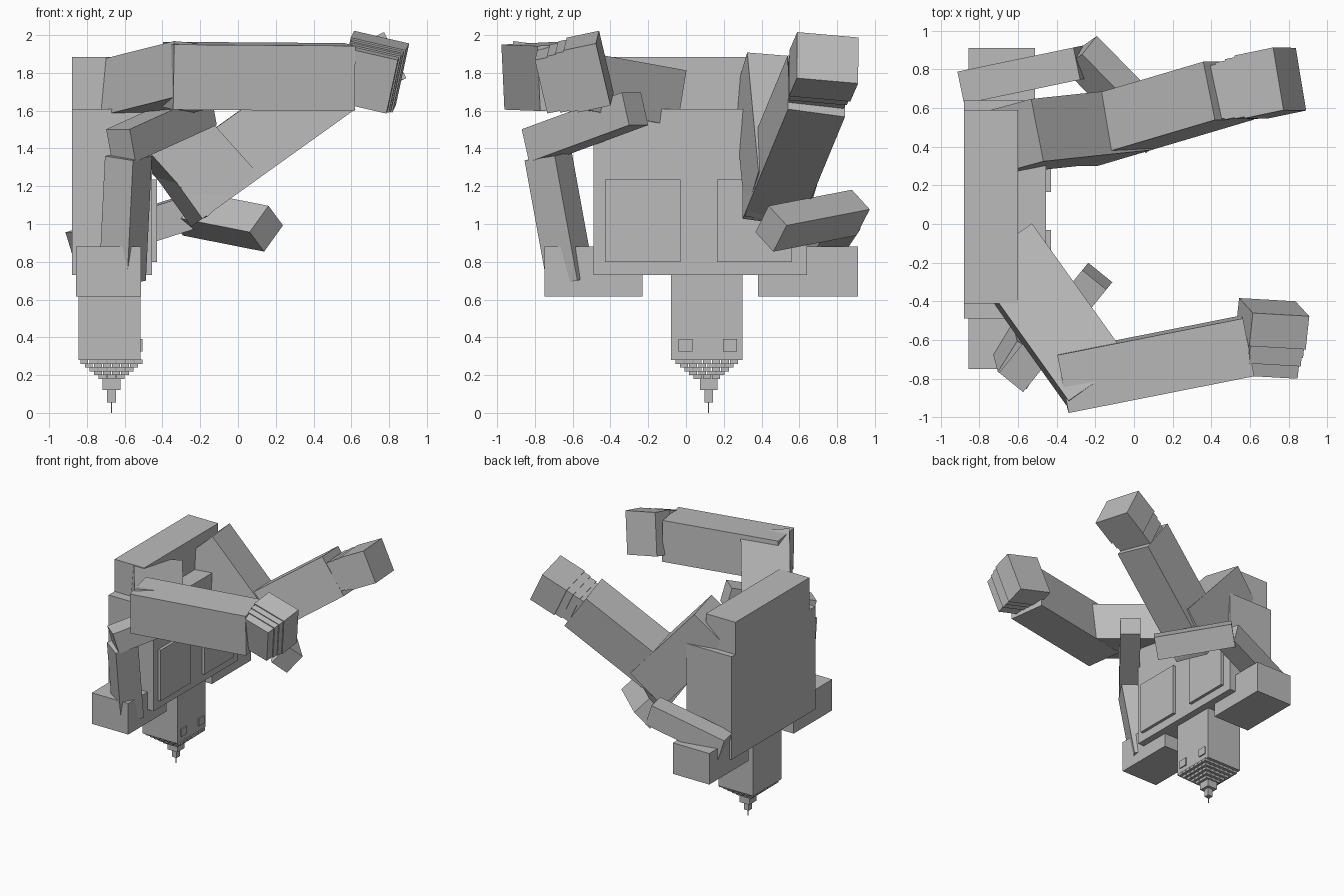
import bpy, bmesh
from mathutils import Vector, Matrix

if "Cube" in bpy.data.objects:
    bpy.data.objects.remove(bpy.data.objects["Cube"], do_unlink=True)

# One plain grey for the whole figure
grey = bpy.data.materials.new("plain grey")
grey.use_nodes = True
colour = (0.5, 0.5, 0.5, 1)
grey.diffuse_color = colour
grey.node_tree.nodes["Principled BSDF"].inputs["Base Color"].default_value = colour


def make(name, matrices):
    """One object made of unit cubes placed by the given matrices."""
    bm = bmesh.new()
    for m in matrices:
        bmesh.ops.create_cube(bm, size=1, matrix=m)
    mesh = bpy.data.meshes.new(name)
    bm.to_mesh(mesh)
    bm.free()
    mesh.materials.append(grey)
    ob = bpy.data.objects.new(name, mesh)
    bpy.context.collection.objects.link(ob)
    return ob


def block(x, y, z):
    """Matrix of an upright box from its (low, high) spans."""
    spans = (x, y, z)
    centre = Vector([(lo + hi) / 2 for lo, hi in spans])
    size = [hi - lo for lo, hi in spans]
    return Matrix.Translation(centre) @ Matrix.Diagonal((*size, 1))


def bar(a, b, up, width, height):
    """Matrix of a slanted box running from a to b."""
    a, b, up = Vector(a), Vector(b), Vector(up)
    along = (b - a).normalized()
    side = along.cross(up).normalized()
    up = side.cross(along)
    turn = Matrix((side, up, along)).transposed().to_4x4()
    size = Matrix.Diagonal((width, height, (b - a).length, 1))
    return Matrix.Translation((a + b) / 2) @ turn @ size


def foot(name, a, b, up, width, height):
    """Thin ankle slabs that widen step by step into the toe block."""
    a, b = Vector(a), Vector(b)
    steps = [(0, 0.2, 0.86), (0.2, 0.34, 0.91), (0.34, 0.48, 0.95), (0.48, 1, 1)]
    make(name, [bar(a.lerp(b, s), a.lerp(b, e), up, width * k, height * k)
                for s, e, k in steps])


# Torso, hips and chest plates
make("torso", [block((-0.88, -0.455), (-0.49, 0.64), (0.73, 1.61))])
make("hips", [block((-0.88, -0.6), (-0.41, 0.59), (1.6, 1.885))])
for side, lo, hi in (("right", -0.43, -0.03), ("left", 0.165, 0.56)):
    make(side + "_chest_plate", [block((-0.46, -0.43), (lo, hi), (0.8, 1.235))])

# Shoulders
for side, lo, hi in (("right", -0.75, -0.23), ("left", 0.38, 0.91)):
    make(side + "_shoulder", [block((-0.857, -0.513), (lo, hi), (0.615, 0.88))])

# Head and eyes
make("head", [block((-0.845, -0.515), (-0.08, 0.3), (0.28, 0.74))])
for side, lo, hi in (("right", -0.04, 0.035), ("left", 0.195, 0.27)):
    make(side + "_eye", [block((-0.52, -0.505), (lo, hi), (0.325, 0.39))])

# Tapering crown of small studs, ending in a spike
cx, cy, pitch = -0.67, 0.11, 0.048
studs = []
for layer, count in enumerate((7, 6, 5, 4, 3)):
    top = 0.282 - layer * 0.02
    for i in range(count):
        for j in range(count):
            x = cx + (i - (count - 1) / 2) * pitch
            y = cy + (j - (count - 1) / 2) * pitch
            studs.append(block((x - 0.021, x + 0.021), (y - 0.021, y + 0.021),
                               (top - 0.022, top)))
make("crown_studs", studs)
tip = ((0.047, 0.12, 0.2), (0.023, 0.055, 0.12), (0.003, 0, 0.055))
make("crown_spike", [block((cx - r, cx + r), (cy + 0.01 - r, cy + 0.01 + r), (lo, hi))
                     for r, lo, hi in tip])

# Arms: start, end, up direction, width, height
make("right_upper_arm", [bar((-0.612, -0.61, 0.7), (-0.58, -0.73, 1.36),
                             (0.1, 0.16, 0.02), 0.175, 0.19)])
make("right_forearm", [bar((-0.62, -0.8, 1.415), (-0.19, -0.27, 1.61),
                           (0, 0, 1), 0.16, 0.18)])
make("left_upper_arm", [bar((-0.87, 0.71, 0.87), (-0.27, 0.835, 1.06),
                            (0, 0, 1), 0.17, 0.18)])
make("left_forearm", [bar((-0.28, 0.89, 1.06), (0.15, 0.45, 0.975),
                          (0.09, 0.08, 0.14), 0.16, 0.185)])

# Legs
make("right_thigh", [bar((-0.68, -0.13, 1.68), (-0.18, -0.83, 1.806),
                         (-0.02, 0.16, 0.98), 0.38, 0.3)])
make("right_shin", [bar((-0.37, -0.82, 1.785), (0.59, -0.63, 1.778),
                        (0, -0.05, 1), 0.305, 0.345)])
make("left_thigh", [bar((-0.63, 0.45, 1.775), (-0.065, 0.51, 1.145),
                        (0.74, 0.2, 0.66), 0.33, 0.36)])
make("left_shin", [bar((-0.32, 0.45, 1.15), (0.49, 0.69, 1.73),
                       (-0.55, 0, 0.81), 0.31, 0.35)])
foot("right_foot", (0.69, -0.76, 1.755), (0.725, -0.43, 1.825),
     (0.2, -0.28, 0.94), 0.3, 0.345)
foot("left_foot", (0.42, 0.67, 1.695), (0.805, 0.75, 1.88),
     (-0.45, 0, 0.85), 0.33, 0.27)
